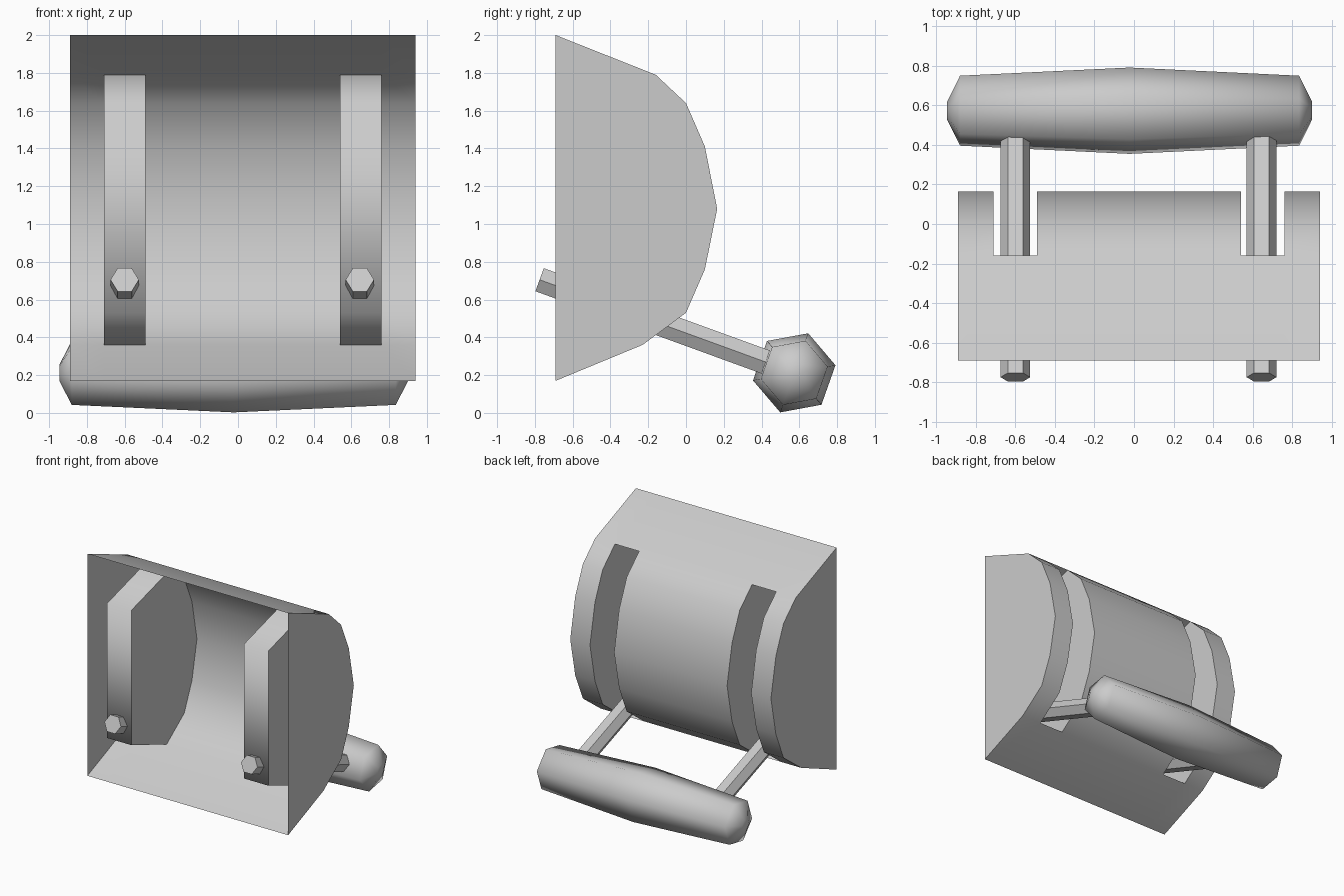
import bpy, bmesh, math
from mathutils import Vector

if "Cube" in bpy.data.objects:
    bpy.data.objects.remove(bpy.data.objects["Cube"])


def finish(name, bm, angle=None):
    bmesh.ops.remove_doubles(bm, verts=bm.verts, dist=1e-4)
    bmesh.ops.recalc_face_normals(bm, faces=bm.faces)
    mesh = bpy.data.meshes.new(name)
    bm.to_mesh(mesh)
    bm.free()
    obj = bpy.data.objects.new(name, mesh)
    bpy.context.collection.objects.link(obj)
    if angle:
        bpy.ops.object.select_all(action='DESELECT')
        obj.select_set(True)
        bpy.context.view_layer.objects.active = obj
        bpy.ops.object.shade_smooth_by_angle(angle=math.radians(angle))
    return obj


# Curved shell, open at the front, with two deep channels (profiles in y, z)
outer = [(-0.69, 2.0), (-0.16, 1.79), (0.0, 1.64), (0.10, 1.41), (0.165, 1.08),
         (0.10, 0.76), (0.0, 0.53), (-0.23, 0.36), (-0.69, 0.17)]
channel = [outer[0], outer[1], (-0.69, 1.64), (-0.69, 0.53), outer[7], outer[8]]
wall = outer[1:8] + [(-0.69, 0.53), (-0.69, 1.64)]
xs = [-0.89, -0.71, -0.49, 0.54, 0.76, 0.94]

bm = bmesh.new()


def face(points):
    bm.faces.new([bm.verts.new(p) for p in points])


for i in range(5):
    x0, x1 = xs[i], xs[i + 1]
    profile = channel if i in (1, 3) else outer
    for (ya, za), (yb, zb) in zip(profile, profile[1:]):
        face([(x0, ya, za), (x1, ya, za), (x1, yb, zb), (x0, yb, zb)])
for x in xs[1:5]:                       # channel side walls
    face([(x, y, z) for y, z in wall])
for x in (xs[0], xs[5]):                # end plates
    face([(x, y, z) for y, z in outer])
finish("curved_shell", bm, 80)


# Two hexagonal rods sloping down through the channels to the handle
def rod(name, x):
    slope = math.radians(20)
    axis = Vector((0, math.cos(slope), -math.sin(slope)))
    side = Vector((1, 0, 0))
    up = side.cross(axis)
    start = Vector((x, -0.775, 0.705))
    bm = bmesh.new()
    rings = []
    for d in (0, 1.31):
        ring = []
        for k in range(6):
            a = k * math.pi / 3
            ring.append(bm.verts.new(start + axis * d
                                     + side * 0.075 * math.cos(a) + up * 0.075 * math.sin(a)))
        rings.append(ring)
        bm.faces.new(ring)
    for k in range(6):
        j = (k + 1) % 6
        bm.faces.new((rings[0][k], rings[0][j], rings[1][j], rings[1][k]))
    finish(name, bm)


rod("left_rod", -0.60)
rod("right_rod", 0.645)

# Six-sided handle, thickest in the middle, with tapered ends (x, radius)
sections = [(-0.945, 0.047), (-0.88, 0.18), (-0.022, 0.222), (0.835, 0.18), (0.90, 0.047)]
bm = bmesh.new()
rings = []
for x, r in sections:
    angles = [math.radians(10.5 + 60 * k) for k in range(6)]
    rings.append([bm.verts.new((x, 0.573 + r * math.cos(a), 0.212 + r * math.sin(a)))
                  for a in angles])
for a, b in zip(rings, rings[1:]):
    for k in range(6):
        j = (k + 1) % 6
        bm.faces.new((a[k], a[j], b[j], b[k]))
bm.faces.new(rings[0])
bm.faces.new(rings[-1])
finish("handle", bm, 65)
